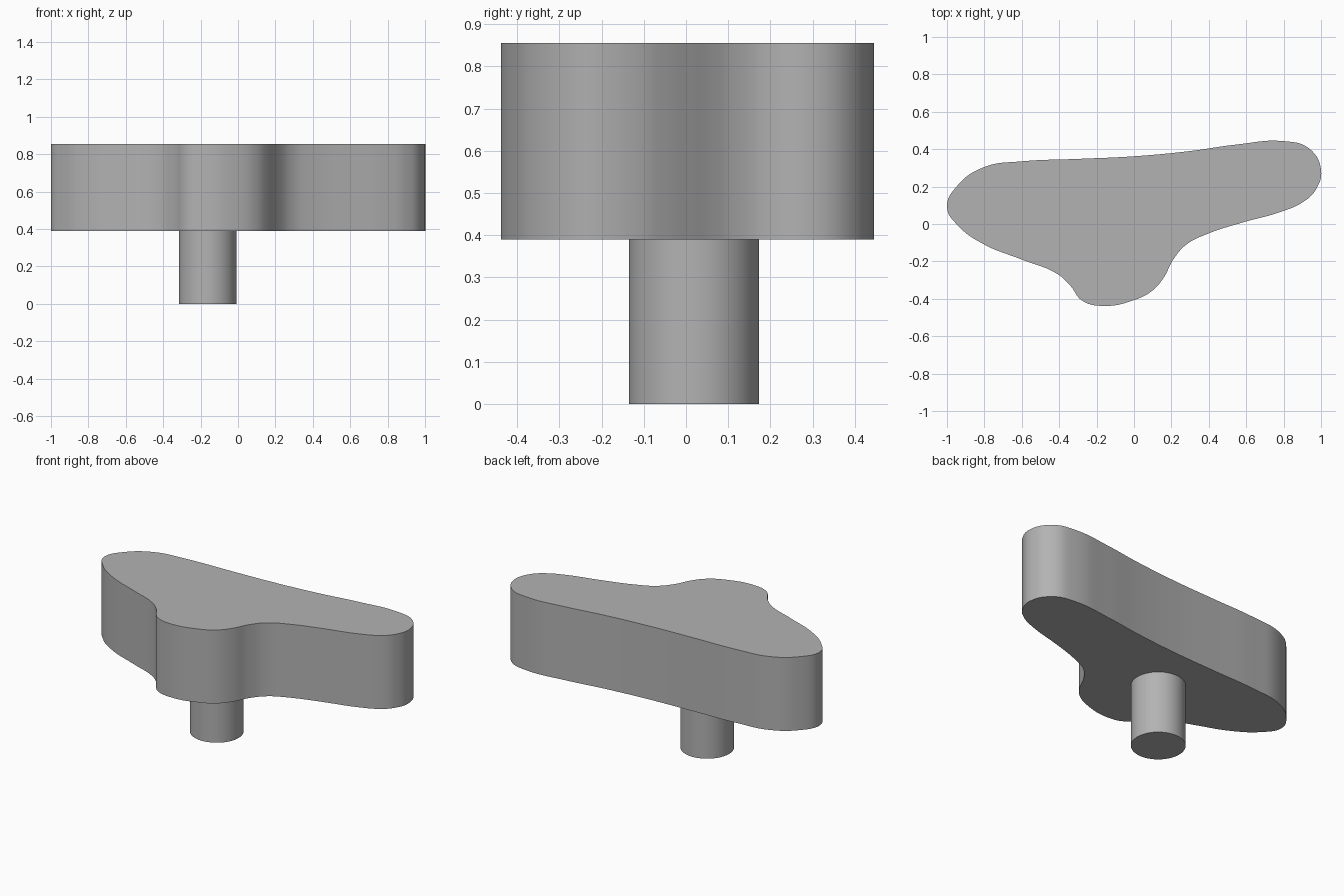
import bpy
import math

default = bpy.data.objects.get("Cube")
if default:
    bpy.data.objects.remove(default, do_unlink=True)

grey = bpy.data.materials.new("plain grey")
grey.use_nodes = True
colour = (0.45, 0.45, 0.45, 1)
grey.diffuse_color = colour
grey.node_tree.nodes["Principled BSDF"].inputs["Base Color"].default_value = colour

BODY_BOTTOM, BODY_TOP = 0.39, 0.855


def finish(obj):
    obj.data.materials.clear()
    obj.data.materials.append(grey)
    bpy.ops.object.select_all(action="DESELECT")
    obj.select_set(True)
    bpy.context.view_layer.objects.active = obj
    bpy.ops.object.shade_smooth_by_angle(angle=math.radians(35))


# Body: a closed smooth outline, extruded upward
outline = [
    (-1, 0.09), (-0.94, 0.21), (-0.8, 0.305), (-0.6, 0.335), (-0.3, 0.348),
    (0, 0.362), (0.3, 0.39), (0.55, 0.425), (0.8, 0.443), (0.935, 0.405),
    (1, 0.29), (0.97, 0.18), (0.9, 0.115), (0.8, 0.07), (0.57, 0.005),
    (0.4, -0.05), (0.28, -0.11), (0.21, -0.19), (0.16, -0.285), (0.1, -0.355),
    (0, -0.407), (-0.17, -0.438), (-0.28, -0.408), (-0.34, -0.33),
    (-0.41, -0.267), (-0.6, -0.19), (-0.8, -0.11), (-0.94, -0.01),
]
curve = bpy.data.curves.new("body", "CURVE")
curve.dimensions = "2D"
curve.fill_mode = "BOTH"
curve.resolution_u = 6
curve.extrude = (BODY_TOP - BODY_BOTTOM) / 2
spline = curve.splines.new("BEZIER")
spline.bezier_points.add(len(outline) - 1)
spline.use_cyclic_u = True
for point, (x, y) in zip(spline.bezier_points, outline):
    point.co = (x, y, 0)
    point.handle_left_type = point.handle_right_type = "AUTO"
body = bpy.data.objects.new("body", curve)
body.location.z = (BODY_TOP + BODY_BOTTOM) / 2
bpy.context.collection.objects.link(body)
bpy.ops.object.select_all(action="DESELECT")
body.select_set(True)
bpy.context.view_layer.objects.active = body
bpy.ops.object.convert(target="MESH")
body = bpy.context.object

# Weld caps to the wall
bpy.ops.object.mode_set(mode="EDIT")
bpy.ops.mesh.select_all(action="SELECT")
bpy.ops.mesh.remove_doubles(threshold=0.0001)
bpy.ops.mesh.normals_make_consistent(inside=False)
bpy.ops.object.mode_set(mode="OBJECT")
finish(body)

# Stem: round post under the body
bpy.ops.mesh.primitive_cylinder_add(
    vertices=64, radius=0.154, depth=BODY_BOTTOM,
    location=(-0.162, 0.019, BODY_BOTTOM / 2))
stem = bpy.context.object
stem.name = "stem"
finish(stem)
